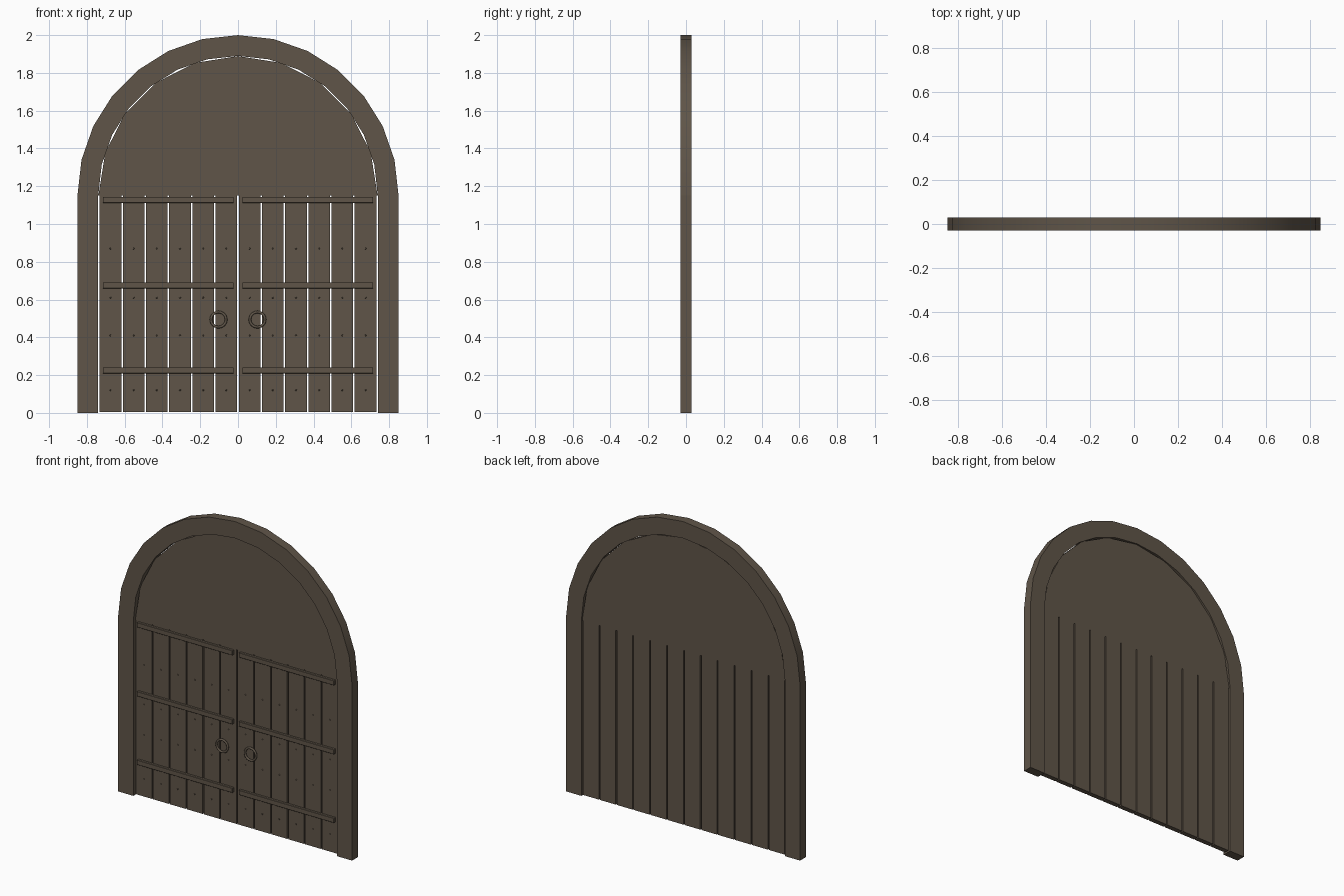
import bpy, bmesh, math

if "Cube" in bpy.data.objects:
    bpy.data.objects.remove(bpy.data.objects["Cube"])

wood = bpy.data.materials.new("dark_wood")
wood.diffuse_color = (0.115, 0.09, 0.065, 1)
wood.use_nodes = True
wood.node_tree.nodes["Principled BSDF"].inputs["Base Color"].default_value = wood.diffuse_color

SPRING = 1.15           # height where the arch begins
R_OUT, R_IN = 0.85, 0.74
Y_F, Y_B = -0.03, 0.03  # frame front and back
P_F, P_B = -0.010, 0.022  # plank front and back


def finish(name, bm):
    bmesh.ops.recalc_face_normals(bm, faces=bm.faces)
    me = bpy.data.meshes.new(name)
    bm.to_mesh(me)
    bm.free()
    me.materials.append(wood)
    ob = bpy.data.objects.new(name, me)
    bpy.context.collection.objects.link(ob)
    return ob


def box(name, x0, x1, y0, y1, z0, z1, bevel=0):
    bm = bmesh.new()
    bmesh.ops.create_cube(bm, size=1)
    for v in bm.verts:
        v.co.x = x0 if v.co.x < 0 else x1
        v.co.y = y0 if v.co.y < 0 else y1
        v.co.z = z0 if v.co.z < 0 else z1
    if bevel:
        bmesh.ops.bevel(bm, geom=bm.edges[:], offset=bevel, segments=1, affect='EDGES')
    return finish(name, bm)


def arc(r, n):
    return [(r * math.cos(math.pi * i / n), SPRING + r * math.sin(math.pi * i / n))
            for i in range(n + 1)]


# Arched frame head: 14 segments swept with a rectangular section
bm = bmesh.new()
rings = []
for (ox, oz), (ix, iz) in zip(arc(R_OUT, 14), arc(R_IN, 14)):
    rings.append([bm.verts.new(c) for c in
                  ((ox, Y_F, oz), (ox, Y_B, oz), (ix, Y_B, iz), (ix, Y_F, iz))])
for a, b in zip(rings, rings[1:]):
    for k in range(4):
        bm.faces.new((a[k], a[(k + 1) % 4], b[(k + 1) % 4], b[k]))
bm.faces.new(rings[0])
bm.faces.new(rings[-1])
arch = finish("arch_frame", bm)
bpy.context.view_layer.objects.active = arch
arch.select_set(True)
bpy.ops.object.shade_smooth_by_angle(angle=math.radians(30))

# Half-round panel filling the arch, 10 segments
bm = bmesh.new()
face = bm.faces.new([bm.verts.new((x, P_F, z)) for x, z in arc(0.739, 10)])
ext = bmesh.ops.extrude_face_region(bm, geom=[face])
for v in ext["geom"]:
    if isinstance(v, bmesh.types.BMVert):
        v.co.y = P_B
if not face.is_valid or len(bm.faces) < 13:
    bm.faces.new([v for v in bm.verts if v.co.y == P_F])
finish("arch_panel", bm)

PITCH, GAP = 0.1228, 0.008
for s, side in ((-1, "left"), (1, "right")):
    def sbox(name, a, b, *rest):
        return box(f"{name}_{side}", min(s * a, s * b), max(s * a, s * b), *rest)

    # Door posts
    sbox("post", R_IN, R_OUT, Y_F, Y_B, 0, SPRING)

    # Planks with narrow gaps
    for i in range(6):
        sbox(f"plank_{i + 1}", i * PITCH + GAP / 2, (i + 1) * PITCH - GAP / 2,
             P_F, P_B, 0.005, SPRING)

    # Cross straps
    for i, z in enumerate((0.225, 0.675, 1.128)):
        sbox(f"strap_{i + 1}", 0.023, 0.716, -0.026, P_F + 0.004, z - 0.016, z + 0.016, 0.002)

    # Nail heads, one per plank in each row
    bm = bmesh.new()
    for z in (0.12, 0.41, 0.61, 0.87):
        for i in range(6):
            r = bmesh.ops.create_icosphere(bm, subdivisions=1, radius=0.005)
            bmesh.ops.translate(bm, verts=r["verts"], vec=(s * (i + 0.5) * PITCH, P_F, z))
    finish(f"nails_{side}", bm)

    # Ring handle
    bpy.ops.mesh.primitive_torus_add(
        location=(s * 0.103, -0.017, 0.494), rotation=(math.pi / 2, 0, 0),
        major_segments=24, minor_segments=8, major_radius=0.04, minor_radius=0.007)
    ring = bpy.context.object
    ring.name = f"ring_handle_{side}"
    ring.data.materials.append(wood)
    bpy.ops.object.shade_smooth()
